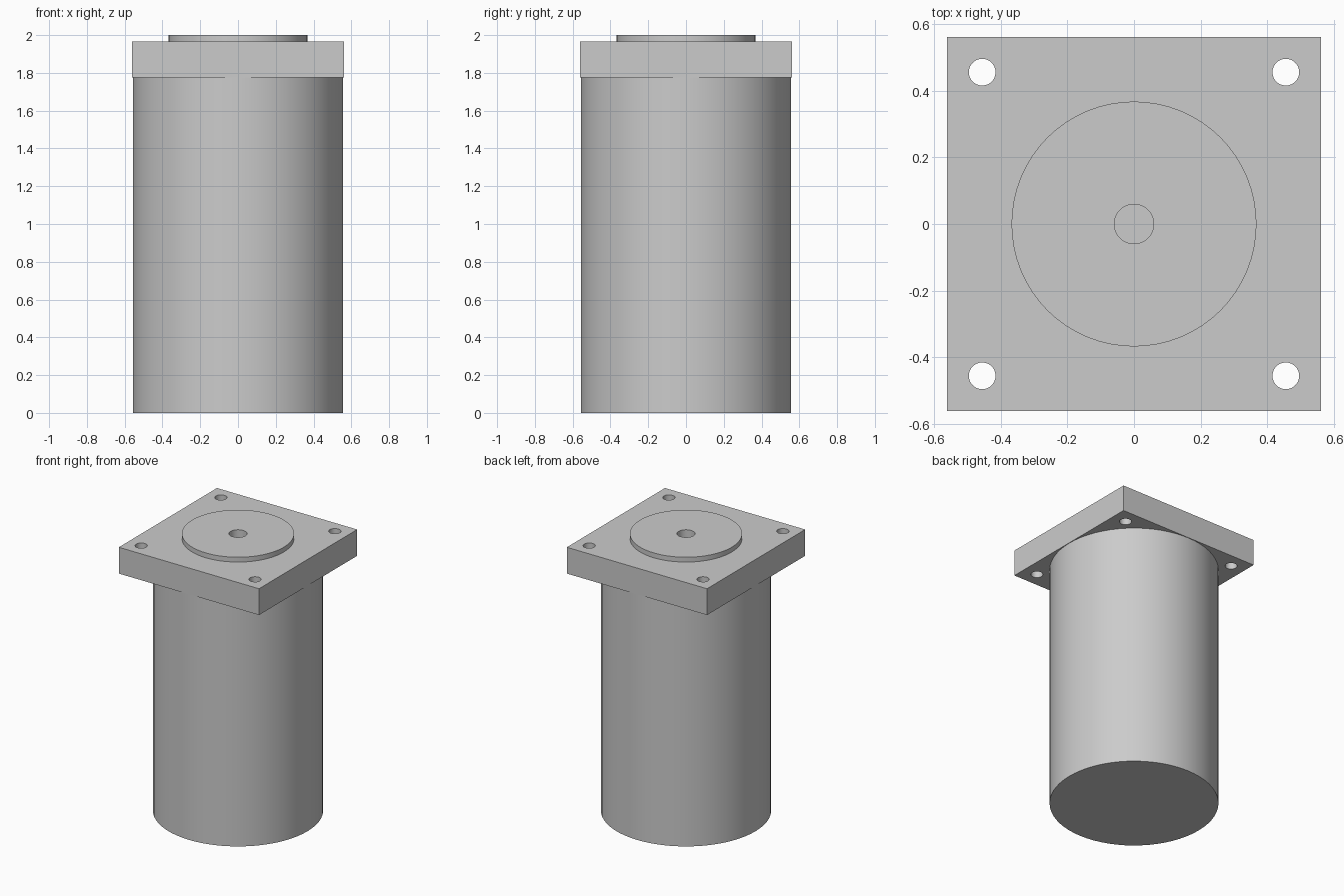
import bpy
import math

default = bpy.data.objects.get("Cube")
if default:
    bpy.data.objects.remove(default, do_unlink=True)

# Single plain metal colour
metal = bpy.data.materials.new("grey metal")
metal.use_nodes = True
GREY = (0.6, 0.6, 0.6, 1.0)
metal.diffuse_color = GREY
metal.node_tree.nodes["Principled BSDF"].inputs["Base Color"].default_value = GREY

# Main dimensions
BODY_R, FLANGE_HALF, PILOT_R, BORE_R = 0.557, 0.56, 0.367, 0.059
FLANGE_Z, PILOT_Z, TOP_Z = 1.775, 1.965, 2.0
HOLE_R, HOLE_POS = 0.04, 0.455


def cylinder(name, radius, z0, z1, x=0, y=0, sides=64):
    bpy.ops.mesh.primitive_cylinder_add(
        vertices=sides, radius=radius, depth=z1 - z0, location=(x, y, (z0 + z1) / 2))
    obj = bpy.context.object
    obj.name = name
    obj.data.materials.append(metal)
    return obj


def drill(obj, radius, x=0, y=0):
    """Cut a vertical round hole through the part."""
    cutter = cylinder("hole_cutter", radius, FLANGE_Z - 0.2, TOP_Z + 0.2, x, y, 48)
    cutter.hide_render = True
    mod = obj.modifiers.new("hole", 'BOOLEAN')
    mod.operation, mod.solver, mod.object = 'DIFFERENCE', 'EXACT', cutter
    bpy.context.view_layer.objects.active = obj
    bpy.ops.object.modifier_apply(modifier=mod.name)
    bpy.data.objects.remove(cutter, do_unlink=True)


# Cylindrical housing; its top closes the central bore
body = cylinder("body", BODY_R, 0, FLANGE_Z)

# Square mounting flange with four corner holes and the central bore
bpy.ops.mesh.primitive_cube_add(size=1, location=(0, 0, (FLANGE_Z + PILOT_Z) / 2))
flange = bpy.context.object
flange.name = "mounting_flange"
flange.scale = (2 * FLANGE_HALF, 2 * FLANGE_HALF, PILOT_Z - FLANGE_Z)
bpy.ops.object.transform_apply(location=False, rotation=False, scale=True)
flange.data.materials.append(metal)
for sx in (-1, 1):
    for sy in (-1, 1):
        drill(flange, HOLE_R, sx * HOLE_POS, sy * HOLE_POS)
drill(flange, BORE_R)

# Raised centring disc
pilot = cylinder("centring_disc", PILOT_R, PILOT_Z, TOP_Z)
drill(pilot, BORE_R)

# Smooth round walls, sharp rims
for obj in (body, flange, pilot):
    bpy.ops.object.select_all(action='DESELECT')
    obj.select_set(True)
    bpy.context.view_layer.objects.active = obj
    bpy.ops.object.shade_smooth_by_angle(angle=math.radians(30))
